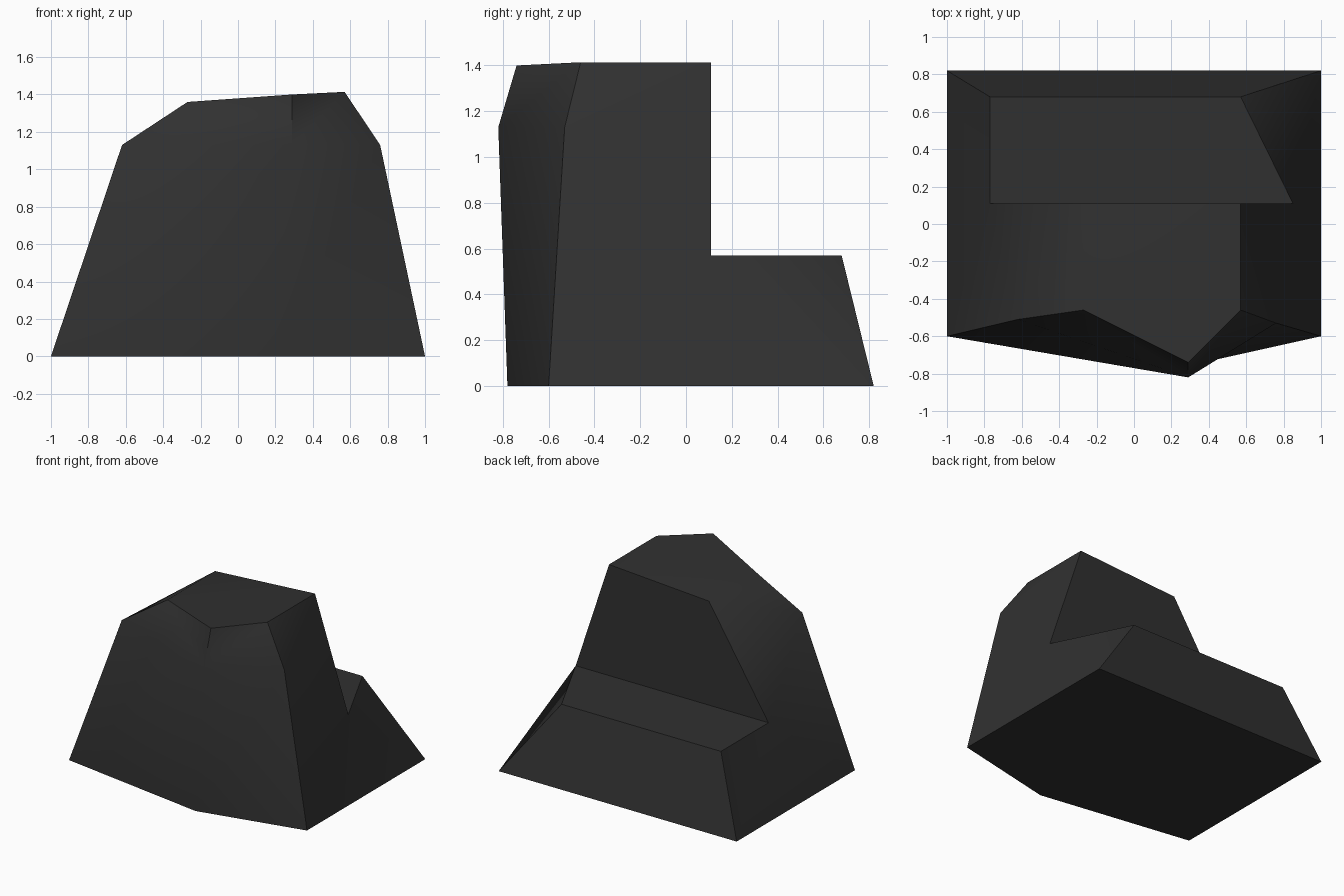
import bpy, bmesh, math

if "Cube" in bpy.data.objects:
    bpy.data.objects.remove(bpy.data.objects["Cube"])

# Corner points of the faceted rock, named by letter
P = {
    # footprint
    'A': (-1, -.6, 0), 'B': (.19, -.78, 0), 'C': (1, -.6, 0), 'D': (1, .82, 0), 'E': (-1, .82, 0),
    # brow below the summit
    'L': (-.62, -.51, 1.13), 'F': (.29, -.82, 1.13), 'S': (.76, -.53, 1.13),
    # summit
    'W': (-.27, -.46, 1.36), 'G': (.29, -.74, 1.40), 'U': (.57, -.46, 1.414),
    'T': (.57, .11, 1.414), 'V': (-.27, .11, 1.36),
    # rear ledge
    'O': (-.77, .11, .57), 'R': (.85, .11, .57), 'Q': (.57, .68, .57), 'K': (-.77, .68, .57),
}

faces = (
    "EDCBA "                              # underside
    "ABF AFL LFW FGW BCS BSF FSU FUG "    # front
    "CDR DQR CRS RTS TUS "                # right side
    "EAOK ALO OLV VLW "                   # left side
    "WGU WUTV "                           # summit
    "ORQK VTRO DEKQ"                      # ledge, step wall, back
).split()

bm = bmesh.new()
verts = {name: bm.verts.new(co) for name, co in P.items()}
for f in faces:
    bm.faces.new([verts[c] for c in f])
bmesh.ops.recalc_face_normals(bm, faces=bm.faces)

mesh = bpy.data.meshes.new("rock")
bm.to_mesh(mesh)
bm.free()

# Single dark stone colour
stone = bpy.data.materials.new("dark_stone")
stone.diffuse_color = (.03, .03, .03, 1)
stone.use_nodes = True
stone.node_tree.nodes["Principled BSDF"].inputs["Base Color"].default_value = stone.diffuse_color
mesh.materials.append(stone)

rock = bpy.data.objects.new("rock", mesh)
bpy.context.collection.objects.link(rock)
bpy.context.view_layer.objects.active = rock
rock.select_set(True)
bpy.ops.object.shade_smooth_by_angle(angle=math.radians(42))
